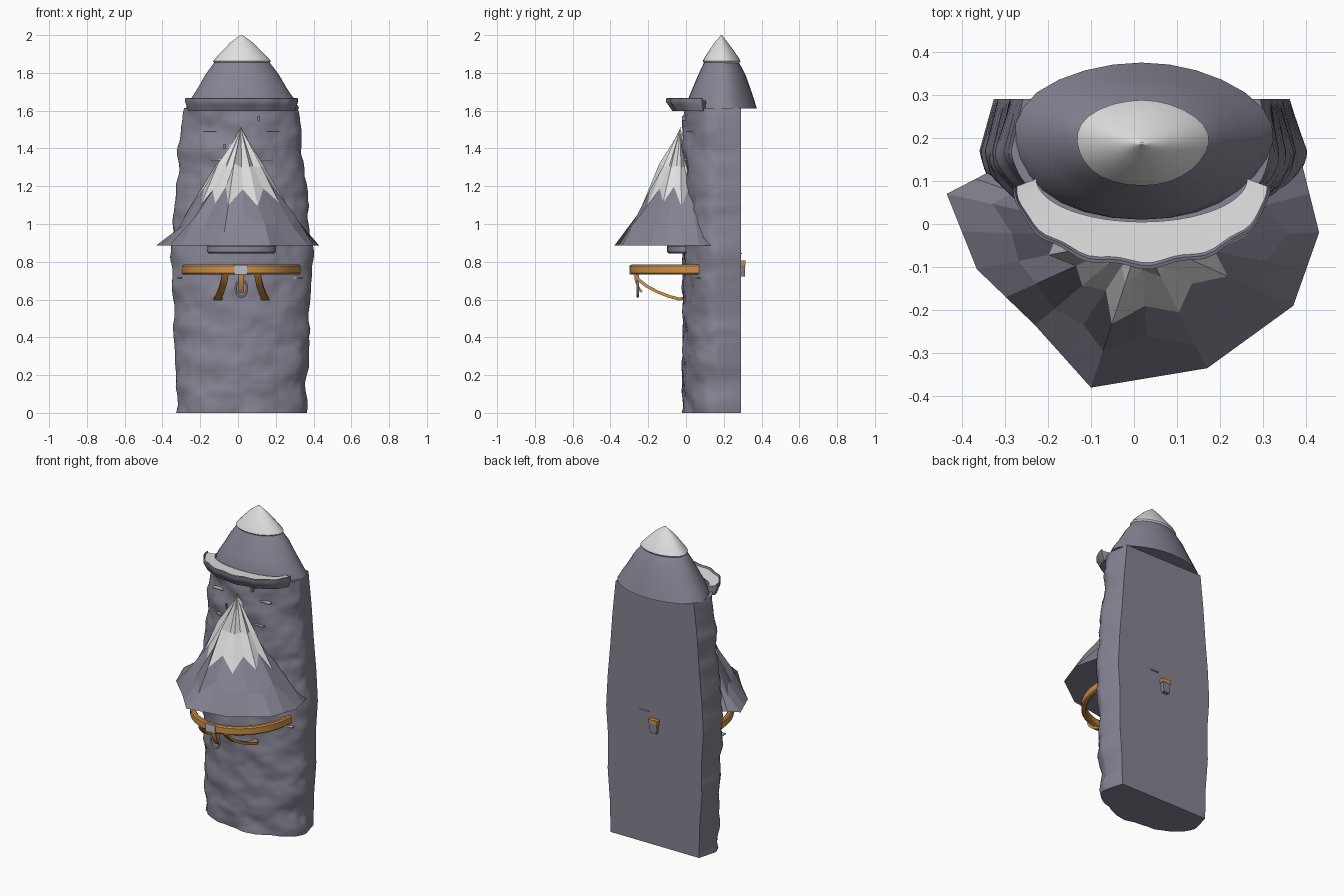
import bpy, bmesh, math, random
from mathutils import Vector, noise

if "Cube" in bpy.data.objects:
    bpy.data.objects.remove(bpy.data.objects["Cube"])

random.seed(4)
CX = 0.018


def material(name, rgb):
    m = bpy.data.materials.new(name)
    m.diffuse_color = (*rgb, 1)
    m.use_nodes = True
    m.node_tree.nodes["Principled BSDF"].inputs["Base Color"].default_value = m.diffuse_color
    return m


ROCK = material("grey rock", (0.24, 0.23, 0.29))
SNOW = material("white snow", (0.74, 0.74, 0.74))
LEATHER = material("orange leather", (0.62, 0.28, 0.06))
METAL = material("light metal", (0.52, 0.53, 0.57))


def loft(name, rings, mats, closed=False, smooth=True, rule=None):
    """Skin a list of rings; rule(face) gives the material slot."""
    bm = bmesh.new()
    vs = [[bm.verts.new(p) for p in r] for r in rings]
    n = len(rings[0])
    for i in range(len(vs) if closed else len(vs) - 1):
        a, b = vs[i], vs[(i + 1) % len(vs)]
        for j in range(n):
            k = (j + 1) % n
            bm.faces.new((a[j], a[k], b[k], b[j]))
    if not closed:
        bm.faces.new(vs[0][::-1])
        bm.faces.new(vs[-1])
    bmesh.ops.remove_doubles(bm, verts=bm.verts, dist=1e-4)
    bmesh.ops.recalc_face_normals(bm, faces=bm.faces)
    if rule:
        bm.normal_update()
        for f in bm.faces:
            f.material_index = rule(f)
    me = bpy.data.meshes.new(name)
    bm.to_mesh(me)
    bm.free()
    ob = bpy.data.objects.new(name, me)
    bpy.context.collection.objects.link(ob)
    for m in mats:
        me.materials.append(m)
    if smooth:
        bpy.context.view_layer.objects.active = ob
        ob.select_set(True)
        bpy.ops.object.shade_smooth_by_angle(angle=math.radians(40))
        ob.select_set(False)
    return ob


def box(name, c, s, mat, taper=1.0):
    rings = []
    for dz, t in ((-0.5, taper), (0.5, 1)):
        rings.append([(c[0] + sx * s[0] * t / 2, c[1] + sy * s[1] / 2, c[2] + dz * s[2])
                      for sx, sy in ((-1, -1), (1, -1), (1, 1), (-1, 1))])
    return loft(name, rings, [mat], smooth=False)


def interp(table, z):
    for (z0, a), (z1, b) in zip(table, table[1:]):
        if z <= z1:
            return a + (b - a) * (z - z0) / (z1 - z0)
    return table[-1][1]


# Tower: D-shaped rock column with a flat back and rough front
WIDTH = [(0, .34), (.2, .345), (.4, .362), (.6, .358), (.8, .374), (1, .362),
         (1.2, .342), (1.4, .326), (1.6, .303), (1.64, .295)]


def rock_ring(z):
    w = interp(WIDTH, z)
    pts = [(CX + w * .92 * (1 - 2 * i / 8), .29, z) for i in range(9)]
    for i in range(45):
        a = math.pi * i / 44
        c = -math.cos(a)
        x = math.copysign(abs(c) ** 1.15, c) * w
        y = .17 - .188 * math.sin(a)
        d = noise.noise(Vector((x * 7, y * 7, z * 9))) * .016 + noise.noise(Vector((x * 20, y * 20, z * 22))) * .007
        pts.append((CX + x - c * -d, y - math.sin(a) * d, z))
    return pts


loft("rock_tower", [rock_ring(1.615 * i / 80) for i in range(81)], [ROCK])


def front_y(x, z):
    c = min(1, (abs(x - CX) / interp(WIDTH, z)) ** (1 / 1.15))
    return .17 - .188 * math.sqrt(1 - c * c)


# Roof cone and snow cap: rings as (z, half width, front y, back y)
def cone(name, rows, mat):
    rings = []
    for z, w, y0, y1 in rows:
        ring = []
        for i in range(28):
            a = math.tau * i / 28
            k = 1 + .035 * math.sin(3 * a + .6) * (w > .05)
            ring.append((CX + w * k * math.cos(a), (y0 + y1) / 2 + (y1 - y0) / 2 * math.sin(a), z))
        rings.append(ring)
    return loft(name, rings, [mat])


cone("roof_cone", [(1.612, .30, .01, .375), (1.66, .275, .01, .36), (1.72, .235, .035, .34),
                   (1.79, .195, .065, .315), (1.86, .143, .098, .278), (1.9, .10, .12, .25)], ROCK)
cone("snow_cap", [(1.85, .145, .098, .28), (1.862, .153, .089, .288), (1.875, .143, .095, .282),
                  (1.915, .105, .12, .255), (1.96, .06, .15, .222), (1.99, .02, .177, .197),
                  (2.0, .004, .184, .19)], SNOW)

# Crescent brim with snow lying on top
rings = []
for i in range(37):
    a = math.pi * (i / 36 - .5)
    s, c = math.sin(a), math.cos(a)
    wob = .006 * math.sin(i * 1.1)
    inner = (CX + .245 * s, .105 - .1 * c)
    outer = (CX + (.297 + wob * .3) * s, .085 - (.185 + wob) * c)
    at = lambda t, z: (inner[0] + (outer[0] - inner[0]) * t, inner[1] + (outer[1] - inner[1]) * t, z)
    rings.append([at(0, 1.6), at(.7, 1.597), at(.9, 1.63), at(1, 1.645),
                  at(1, 1.665), at(.92, 1.668), at(.86, 1.658), at(0, 1.652)])
loft("snowy_brim", rings, [ROCK, SNOW],
     rule=lambda f: int(f.normal.z > .6 and f.calc_center_median().z < 1.664))

# Low-poly mountain, its snow line zigzags around the peak
corners = [(-.435, .07), (-.365, -.105), (-.23, -.235), (-.1, -.38), (.17, -.335),
           (.37, -.19), (.43, -.02), (.385, .16), (.05, .17), (-.3, .14)]
base = []
for (x0, y0), (x1, y1) in zip(corners, corners[1:] + corners[:1]):
    base += [(x0, y0), ((x0 + x1) / 2, (y0 + y1) / 2)]
PEAK = (.015, -.03)


def hill_ring(z, s, dz, ds, jit):
    out = []
    for i, (x, y) in enumerate(base):
        e = 1 if i % 2 == 0 else -1
        k = s + e * ds + random.uniform(-jit, jit)
        out.append((PEAK[0] + (x - PEAK[0]) * k, PEAK[1] + (y - PEAK[1]) * k,
                    z - e * dz + random.uniform(-jit, jit) * .6))
    return out


hill = [[(x, y, .885) for x, y in base],
        hill_ring(1.0, .76, .02, .03, .05),
        hill_ring(1.15, .52, .045, .06, .03),
        hill_ring(1.31, .28, .0, .04, .02),
        hill_ring(1.43, .10, .0, .015, .008),
        [(*PEAK, 1.51)] * len(base)]
# collapse the tip by merging the last ring
hill[-1] = [(PEAK[0] + .003 * math.cos(math.tau * i / 20), PEAK[1] + .003 * math.sin(math.tau * i / 20), 1.512)
            for i in range(20)]
mountain = loft("mountain", hill, [ROCK, SNOW], smooth=False,
                rule=lambda f: int(f.calc_center_median().z > 1.19))


# Curved bands in plan: (centre y, radii, thickness, heights)
def band(name, cy, rx, ry, t, z0, z1, mat):
    rings = []
    b = min(.008, t / 4)
    for i in range(41):
        a = math.pi * (i / 40 - .5)
        p = lambda d, z: (CX + (rx - d) * math.sin(a), cy - (ry - d) * math.cos(a), z)
        rings.append([p(b, z0), p(0, z0 + b), p(0, z1 - b), p(b, z1),
                      p(t - b, z1), p(t, z1 - b), p(t, z0 + b), p(t - b, z0)])
    return loft(name, rings, [mat])


band("belt", .068, .314, .363, .03, .732, .785, LEATHER)
band("rock_lip", .0, .18, .1, .06, .845, .89, ROCK)
box("buckle", (.014, -.294, .757), (.066, .012, .05), METAL)


# Straps running from the belt down to the tower
def strap(name, path, w, t):
    rings = []
    for i, p in enumerate(path):
        q = Vector(path[min(i + 1, len(path) - 1)]) - Vector(path[max(i - 1, 0)])
        n = Vector((0, -q.z, q.y)).normalized() * t / 2
        s = Vector((w / 2, 0, 0))
        p = Vector(p)
        rings.append([p - s - n, p + s - n, p + s + n, p - s + n])
    return loft(name, rings, [LEATHER])


PROFILE = [(0, -.275, .74), (.12, -.25, .705), (.3, -.21, .672), (.55, -.15, .64),
           (.8, -.09, .617), (1, -.035, .602), (.75, -.015, .606)]
for side, label in ((-1, "left"), (1, "right")):
    strap(label + "_strap", [(CX + side * (.085 + .045 * u), y, z) for u, y, z in PROFILE], .035, .016)
strap("hanging_loop", [(CX, -.27, .74), (CX, -.265, .70), (CX, -.25, .66), (CX, -.235, .64)], .03, .012)

# Metal hook ring hanging from the belt
ring_path = []
for i in range(24):
    a = math.tau * i / 24
    d = Vector((math.cos(a), 0, math.sin(a)))
    c = Vector((CX + .03 * d.x, -.255, .66 + .045 * d.z))
    ring_path.append([c + (d * math.cos(b) + Vector((0, 1, 0)) * math.sin(b)) * .006
                      for b in [math.tau * k / 8 for k in range(8)]])
loft("hook_ring", ring_path, [METAL], closed=True)
box("hook_stem", (CX, -.255, .72), (.014, .014, .05), METAL)

# Thin ledges on the front face
for x, z in ((-.15, 1.49), (.185, 1.49), (-.11, 1.34), (.15, 1.34), (-.29, .715), (.31, .715)):
    box("small_ledge", (x, front_y(x, z), z), (.07, .03, .006), METAL)
for x, z in ((.11, 1.56), (-.07, 1.41)):
    box("small_peg", (x, front_y(x, z), z), (.012, .03, .025), ROCK)

# Clip on the flat back
box("back_clip_top", (.015, .3, .795), (.062, .03, .025), LEATHER)
box("back_clip", (.015, .3, .752), (.055, .026, .062), ROCK, taper=.75)
box("back_slit", (.09, .292, .845), (.06, .01, .005), METAL)
